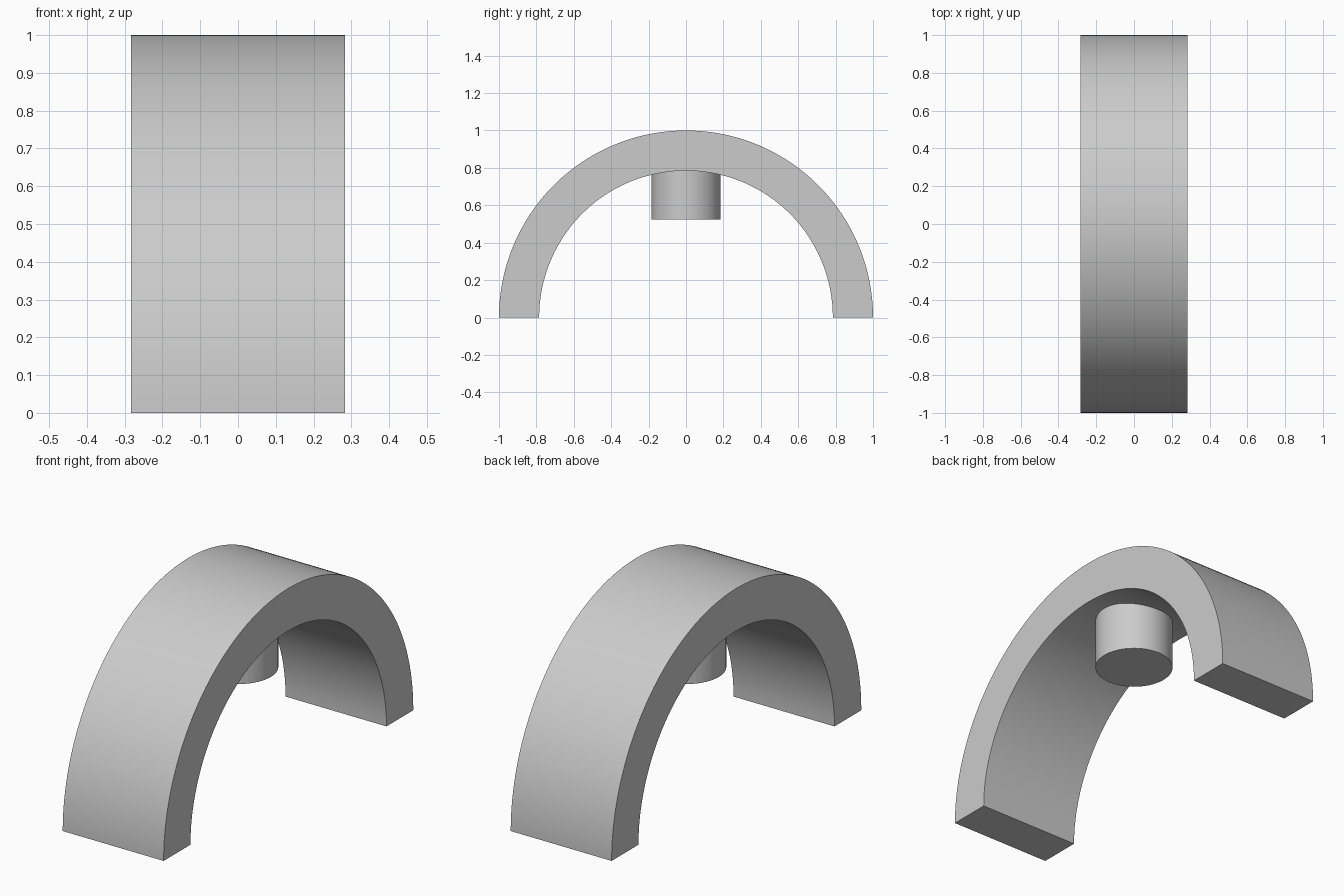
import bpy
import bmesh
from math import pi, cos, sin, radians

OUTER_R, INNER_R, HALF_WIDTH = 1.0, 0.785, 0.283
PEG_R, PEG_BOTTOM, PEG_TOP = 0.185, 0.525, 0.80
SEGMENTS = 96

cube = bpy.data.objects.get("Cube")
if cube:
    bpy.data.objects.remove(cube, do_unlink=True)

grey = bpy.data.materials.new("light grey")
grey.use_nodes = True
colour = (0.6, 0.6, 0.6, 1)
grey.diffuse_color = colour
grey.node_tree.nodes["Principled BSDF"].inputs["Base Color"].default_value = colour


def finish(obj):
    """Colour the part and smooth its curved sides, keeping edges sharp."""
    obj.data.materials.append(grey)
    bpy.ops.object.select_all(action="DESELECT")
    obj.select_set(True)
    bpy.context.view_layer.objects.active = obj
    bpy.ops.object.shade_smooth_by_angle(angle=radians(30))


# Half-ring arch: sweep a rectangular section from the front foot to the back
bm = bmesh.new()
sections = []
for i in range(SEGMENTS + 1):
    a = pi * i / SEGMENTS
    corners = [(-HALF_WIDTH, INNER_R), (HALF_WIDTH, INNER_R),
               (HALF_WIDTH, OUTER_R), (-HALF_WIDTH, OUTER_R)]
    sections.append([bm.verts.new((x, -r * cos(a), r * sin(a))) for x, r in corners])
for s, t in zip(sections, sections[1:]):
    for k in range(4):
        n = (k + 1) % 4
        bm.faces.new((s[k], s[n], t[n], t[k]))
bm.faces.new(sections[0])
bm.faces.new(sections[-1])
bmesh.ops.recalc_face_normals(bm, faces=bm.faces)
mesh = bpy.data.meshes.new("arch")
bm.to_mesh(mesh)
bm.free()
arch = bpy.data.objects.new("arch", mesh)
bpy.context.collection.objects.link(arch)
finish(arch)

# Round peg hanging from the crown, its top set into the arch
bpy.ops.mesh.primitive_cylinder_add(
    vertices=64, radius=PEG_R, depth=PEG_TOP - PEG_BOTTOM,
    location=(0, 0, (PEG_TOP + PEG_BOTTOM) / 2))
peg = bpy.context.object
peg.name = "peg"
finish(peg)
